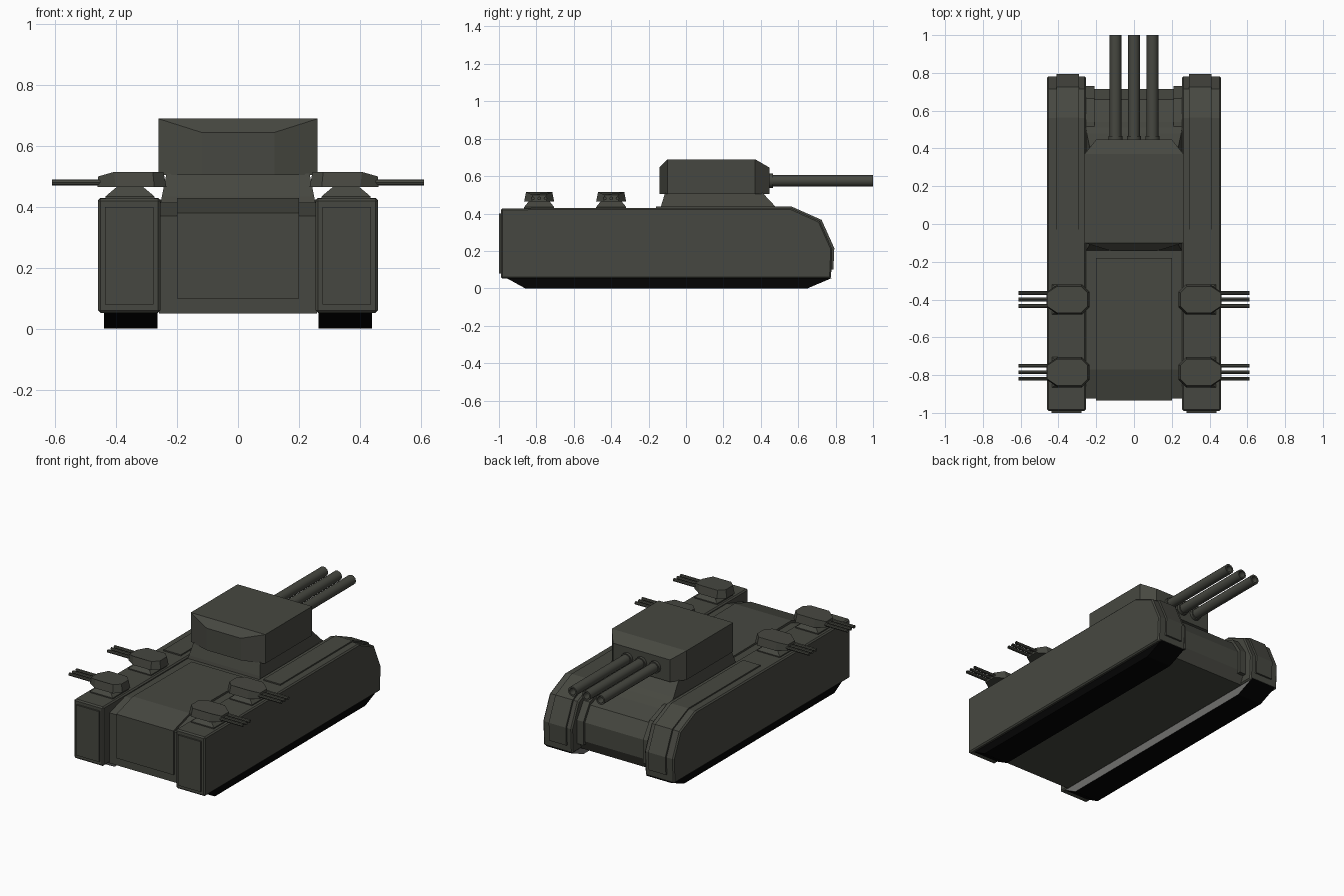
import bpy, bmesh, math
from mathutils import Matrix

if "Cube" in bpy.data.objects:
    bpy.data.objects.remove(bpy.data.objects["Cube"])


def material(name, rgb):
    m = bpy.data.materials.new(name)
    m.diffuse_color = (*rgb, 1)
    m.use_nodes = True
    m.node_tree.nodes["Principled BSDF"].inputs["Base Color"].default_value = m.diffuse_color
    return m


ARMOUR = material("olive grey armour", (0.062, 0.064, 0.052))
RUBBER = material("black track", (0.001, 0.001, 0.001))
STEEL = material("grey track wall", (0.16, 0.16, 0.155))


def finish(bm, name, mat):
    bmesh.ops.recalc_face_normals(bm, faces=bm.faces)
    me = bpy.data.meshes.new(name)
    bm.to_mesh(me)
    bm.free()
    me.materials.append(mat)
    ob = bpy.data.objects.new(name, me)
    bpy.context.collection.objects.link(ob)
    return ob


def loft(name, rings, mat=ARMOUR):
    """Skin through rings of equal point count, capped at both ends."""
    bm = bmesh.new()
    vs = [[bm.verts.new(p) for p in r] for r in rings]
    n = len(rings[0])
    for a, b in zip(vs, vs[1:]):
        for i in range(n):
            j = (i + 1) % n
            bm.faces.new((a[i], a[j], b[j], b[i]))
    bm.faces.new(vs[0])
    bm.faces.new(vs[-1])
    return finish(bm, name, mat)


def slab(name, profile, x0, x1, mat=ARMOUR, edge=0.0):
    """Side profile (y, z) spread from x0 to x1, with optional edge bevel."""
    ob = loft(name, [[(x, y, z) for y, z in profile] for x in (x0, x1)], mat)
    if edge:
        b = ob.modifiers.new("edge", 'BEVEL')
        b.width, b.segments, b.limit_method = edge, 1, 'ANGLE'
        b.angle_limit = math.radians(60)
    return ob


def box(x0, x1, y0, y1, z):
    return [(x0, y0, z), (x1, y0, z), (x1, y1, z), (x0, y1, z)]


def gun(name, start, length, r, along_x=0, sides=12):
    """Hollow barrel along +y, or along x when along_x is +1 or -1."""
    prof = [(0, 0), (r, 0), (r, length), (r * .65, length), (r * .65, length * .9), (0, length * .9)]
    bm = bmesh.new()
    vs = [bm.verts.new((a, b, 0)) for a, b in prof]
    es = [bm.edges.new(p) for p in zip(vs, vs[1:])]
    bmesh.ops.spin(bm, geom=vs + es, cent=(0, 0, 0), axis=(0, 1, 0),
                   angle=2 * math.pi, steps=sides)
    bmesh.ops.remove_doubles(bm, verts=bm.verts, dist=1e-5)
    bm.transform(Matrix.Translation(start) @ Matrix.Rotation(-along_x * math.pi / 2, 4, 'Z'))
    ob = finish(bm, name, ARMOUR)
    for p in ob.data.polygons:
        p.use_smooth = True
    bpy.context.view_layer.objects.active = ob
    ob.select_set(True)
    bpy.ops.object.shade_smooth_by_angle(angle=math.radians(40))
    ob.select_set(False)


# central hull with sloped nose and tail
slab("hull", [(-.925, .05), (-.925, .37), (-.77, .415), (-.1, .415), (.49, .425),
              (.54, .37), (.66, .33), (.715, .24), (.715, .12), (.68, .05)], -.26, .26)
# raised rear panel and engine deck
slab("engine_deck", [(-.935, .10), (-.935, .38), (-.77, .43), (-.18, .425), (-.18, .40),
                     (-.76, .40), (-.91, .36), (-.91, .10)], -.2, .2)

for s, side in ((1, "right"), (-1, "left")):
    # long track housings
    slab(side + "_sponson", [(-.99, .052), (-.99, .428), (.56, .43), (.715, .36),
                             (.782, .21), (.775, .052)], s * .255, s * .46, edge=.008)
    # raised plates on the tail and over the nose
    slab(side + "_tail_plate", [(-1, .08), (-1, .40), (-.98, .40), (-.98, .08)], s * .277, s * .437)
    slab(side + "_nose_plate", [(-.16, .42), (-.16, .437), (.563, .438), (.725, .366), (.793, .215),
                                (.788, .10), (.76, .10), (.76, .2), (.70, .34), (.55, .42)],
         s * .29, s * .41)
    # nose cheek beside the hull front
    slab(side + "_cheek", [(.45, .40), (.54, .395), (.665, .35), (.73, .25), (.73, .1), (.6, .1)],
         s * .21, s * .26)
    # track; its inner wall is grey
    track = slab(side + "_track", [(-.96, .055), (-.86, 0), (.65, 0), (.78, .055)],
                 s * .265, s * .44, RUBBER)
    track.data.materials.append(STEEL)
    for p in track.data.polygons:
        if p.normal.x * s < -.9:
            p.material_index = 1
    # two small side turrets, each with three guns
    for cy, place in ((-.40, "front"), (-.785, "rear")):
        name = f"{side}_{place}_small_turret"
        loft(name + "_base", [box(s * .275, s * .435, cy - .08, cy + .08, .425),
                              box(s * .275, s * .435, cy - .08, cy + .08, .435),
                              box(s * .312, s * .398, cy - .055, cy + .055, .466)])

        def ring(x0, x1, h, z_in, z_out, c):
            pts = [(x0, -h + c), (x0 + c, -h), (x1 - 1.5 * c, -h), (x1, -h + c),
                   (x1, h - c), (x1 - 1.5 * c, h), (x0 + c, h), (x0, h - c)]
            return [(s * x, cy + y, z_out if x == x1 else z_in) for x, y in pts]
        loft(name, [ring(.235, .462, .08, .465, .465, .04),
                    ring(.245, .460, .07, .515, .50, .035)])
        for k in (-1, 0, 1):
            gun(f"{name}_gun_{k + 2}", (s * .45, cy + k * .034, .481), .161, .01, s, 8)

# main turret collar
loft("turret_collar", [box(-.255, .255, -.14, .51, .41), box(-.25, .25, -.135, .48, .435),
                       box(-.235, .235, -.112, .41, .51)])


# main turret with faceted front and back, sloped at the top edge
def plan(z, dz, rear, front):
    return [(-.262, -.10, z), (-.12, rear, z - dz), (.12, rear, z - dz), (.262, -.10, z),
            (.262, .37, z), (.2, front, z - dz), (-.2, front, z - dz), (-.262, .37, z)]


loft("main_turret", [plan(.505, 0, -.143, .447), plan(.69, .045, -.143, .447)])
bm = bmesh.new()
bm.from_mesh(bpy.data.objects["main_turret"].data)
# crease the roof into a flat panel with sloped ends
top = [v for v in bm.verts if v.co.z > .68]
for f in [f for f in bm.faces if all(v.co.z > .6 for v in f.verts)]:
    for sign in (-1, 1):
        pair = [v for v in top if v.co.y * sign > 0 and (sign > 0) == (v.co.y > .1)]
        if len(pair) == 2:
            face = next(g for g in bm.faces if pair[0] in g.verts and pair[1] in g.verts)
            bmesh.ops.connect_verts(bm, verts=pair)
bm.to_mesh(bpy.data.objects["main_turret"].data)
bm.free()

# three main guns with collars
for i, x in enumerate((-.098, 0, .098)):
    gun(f"main_gun_{i + 1}", (x, .40, .575), .60, .031)
    gun(f"main_gun_collar_{i + 1}", (x, .40, .575), .065, .038)
